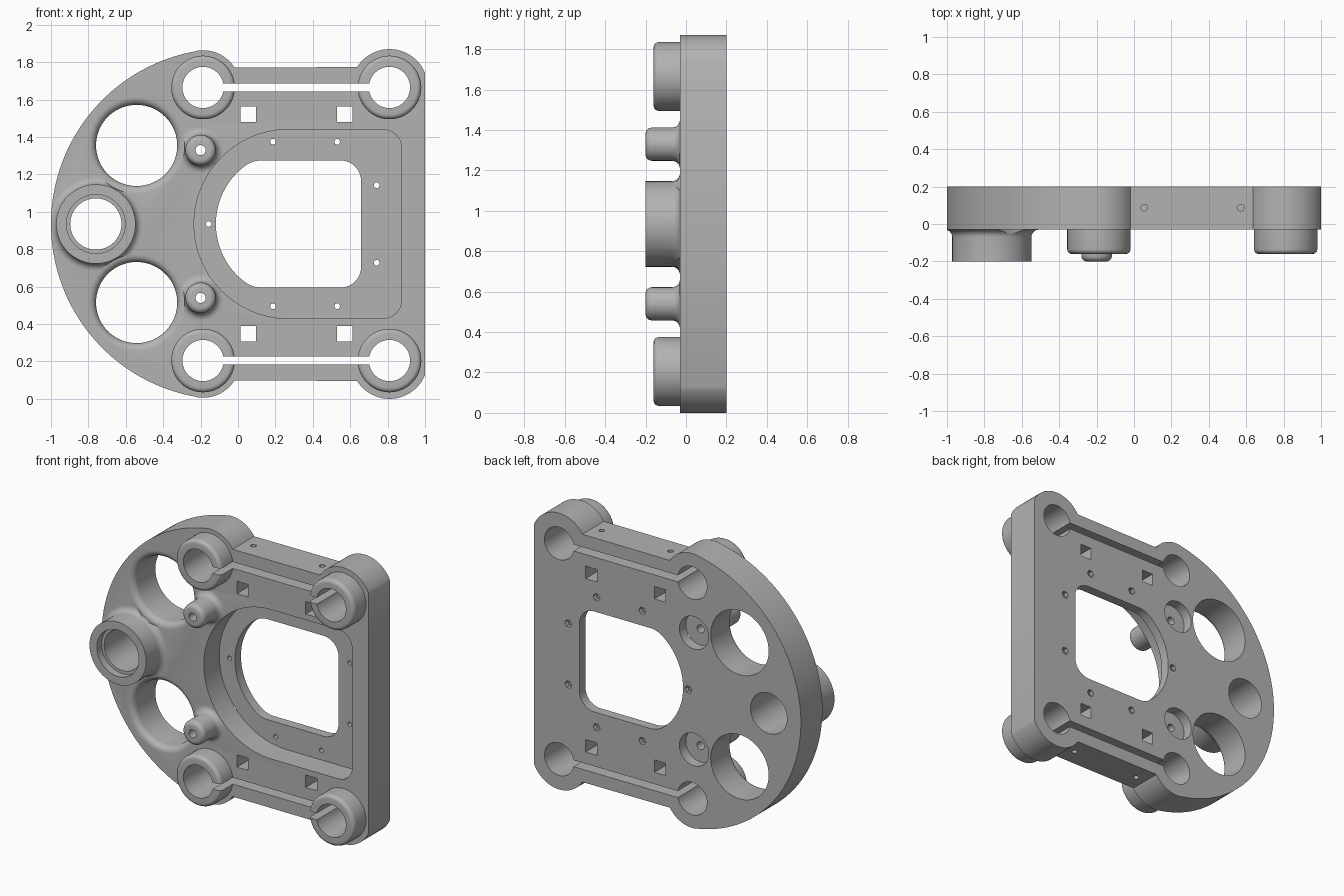
import bpy
import bmesh
from math import radians, cos, sin, pi

if "Cube" in bpy.data.objects:
    bpy.data.objects.remove(bpy.data.objects["Cube"])

MID = 0.935                 # height of the mirror line
FRONT, BACK = -0.03, 0.2    # plate faces

grey = bpy.data.materials.new("machined grey")
grey.use_nodes = True
grey.diffuse_color = (0.45, 0.45, 0.45, 1)
grey.node_tree.nodes["Principled BSDF"].inputs["Base Color"].default_value = (0.45, 0.45, 0.45, 1)


def arc(cx, cz, r, a0, a1, n=12):
    return [(cx + r * cos(radians(a0 + (a1 - a0) * i / n)),
             cz + r * sin(radians(a0 + (a1 - a0) * i / n))) for i in range(n + 1)]


def mirrored(upper):
    """Close an upper half outline, given relative to the mirror line."""
    lower = [(x, -z) for x, z in reversed(upper) if z > 1e-5]
    return [(x, MID + z) for x, z in upper + lower]


def make_object(name, bm):
    bmesh.ops.recalc_face_normals(bm, faces=bm.faces)
    mesh = bpy.data.meshes.new(name)
    bm.to_mesh(mesh)
    bm.free()
    mesh.materials.append(grey)
    ob = bpy.data.objects.new(name, mesh)
    bpy.context.collection.objects.link(ob)
    return ob


def loft(name, rings):
    bm = bmesh.new()
    loops = [[bm.verts.new(p) for p in ring] for ring in rings]
    n = len(loops[0])
    for a, b in zip(loops, loops[1:]):
        for i in range(n):
            j = (i + 1) % n
            bm.faces.new((a[i], a[j], b[j], b[i]))
    bm.faces.new(loops[0])
    bm.faces.new(loops[-1])
    return make_object(name, bm)


def prism(name, pts, y0, y1):
    return loft(name, [[(x, y, z) for x, z in pts] for y in (y0, y1)])


def lathe(name, x, z, profile, n=64):
    """Solid of revolution about y; profile holds (radius, y)."""
    return loft(name, [[(x + r * cos(2 * pi * i / n), y, z + r * sin(2 * pi * i / n))
                        for i in range(n)] for r, y in profile])


def combine(target, tool, operation):
    mod = target.modifiers.new("combine", 'BOOLEAN')
    mod.operation = operation
    mod.solver = 'EXACT'
    mod.object = tool
    graph = bpy.context.evaluated_depsgraph_get()
    mesh = bpy.data.meshes.new_from_object(target.evaluated_get(graph))
    target.modifiers.clear()
    target.data = mesh
    bpy.data.objects.remove(tool)


def cut(tool):
    combine(body, tool, 'DIFFERENCE')


def join(tool):
    combine(body, tool, 'UNION')


def box(name, x0, x1, z0, z1, y0, y1):
    return prism(name, [(x0, z0), (x1, z0), (x1, z1), (x0, z1)], y0, y1)


# Plate outline: right corner lobe, step, left lobe, large rounded side
LOBE = 0.73
outline = mirrored(arc(0.81, LOBE, 0.205, 22, 148, 24)
                   + arc(-0.187, LOBE, 0.199, 32.5, 99, 14)
                   + arc(-0.062, 0, 0.938, 100, 180, 40))
body = prism("mounting_plate", outline, FRONT, BACK)

# Raised bosses
def filleted(r, f, tip, top=-0.2):
    rim = [(r - tip + u, top + tip - v) for u, v in arc(0, 0, tip, 90, 0, 6)] if tip else [(r, top)]
    foot = [(r + f - f * cos(t), FRONT - f + f * sin(t))
            for t in (radians(15 * i) for i in range(7))]
    return rim + foot + [(r + f, 0.1)]


middle_boss = lathe("middle_boss", -0.76, MID, filleted(0.212, 0.04, 0))
combine(middle_boss, prism("trim", outline, -0.5, 0.5), 'INTERSECT')
join(middle_boss)

for s in (-1, 1):
    join(lathe("small_boss", -0.2, MID + s * 0.395, filleted(0.082, 0.04, 0.03), 40))
    for x in (-0.187, 0.81):
        rim = [(0.145 + u, -0.135 - v) for u, v in arc(0, 0, 0.025, 90, 0, 6)]
        join(lathe("corner_boss", x, MID + s * LOBE, rim + [(0.17, 0.1)]))

# Front pocket and the opening in its floor
pocket = mirrored(arc(0.775, 0.405, 0.1, 0, 90, 8) + arc(0.27, 0, 0.505, 90, 180, 32))
cut(prism("pocket_cutter", pocket, -0.1, 0.135))
opening = mirrored(arc(0.548, 0.23, 0.11, 0, 90, 8)
                   + arc(0.127, 0.19, 0.15, 90, 127, 6)
                   + arc(0.27, 0, 0.388, 128, 180, 20))
cut(prism("opening_cutter", opening, 0, 0.4))

# Middle bore with a shallow seat
cut(lathe("bore_cutter", -0.76, MID, [(0.157, -0.4), (0.157, -0.15), (0.137, -0.15), (0.137, 0.4)]))

for s in (-1, 1):
    # Large holes with rounded front rims
    rim = [(0.257 - 0.04 * cos(t), 0.01 - 0.04 * sin(t))
           for t in (radians(15 * i) for i in range(7))]
    cut(lathe("large_hole_cutter", -0.542, MID + s * 0.42, [(0.217, 0.4)] + rim + [(0.257, -0.4)], 72))
    # Small boss bore with a recess at the back
    cut(lathe("small_hole_cutter", -0.2, MID + s * 0.395,
              [(0.027, -0.4), (0.027, 0.13), (0.11, 0.13), (0.11, 0.4)], 40))
    # Corner bores joined by the clamp slot
    for x in (-0.187, 0.81):
        cut(lathe("corner_hole_cutter", x, MID + s * LOBE, [(0.11, -0.4), (0.11, 0.4)]))
    z = MID + s * LOBE
    cut(box("slot_cutter", -0.187, 0.81, z - 0.022, z + 0.022, -0.4, 0.4))
    # Square windows, each with a screw hole from the edge
    for x in (0.055, 0.57):
        z = MID + s * 0.587
        cut(box("window_cutter", x - 0.042, x + 0.042, z - 0.042, z + 0.042, -0.4, 0.4))
        pin = [[(x + 0.018 * cos(k * pi / 8), 0.087 + 0.018 * sin(k * pi / 8), MID + s * h)
                for k in range(16)] for h in (0.58, 0.95)]
        cut(loft("edge_hole_cutter", pin))

# Screw holes in the pocket floor, with hexagonal seats at the back
screws = [(-0.157, 0)] + [(x, s * z) for s in (-1, 1)
                          for x, z in ((0.187, 0.44), (0.53, 0.44), (0.742, 0.207))]
for x, z in screws:
    cut(lathe("screw_hole_cutter", x, MID + z, [(0.015, 0), (0.015, 0.4)], 16))
    cut(lathe("nut_seat_cutter", x, MID + z, [(0.026, 0.17), (0.026, 0.4)], 6))

# Smooth curved walls, crisp edges
bpy.ops.object.select_all(action='DESELECT')
body.select_set(True)
bpy.context.view_layer.objects.active = body
bpy.ops.object.shade_smooth_by_angle(angle=radians(30))
